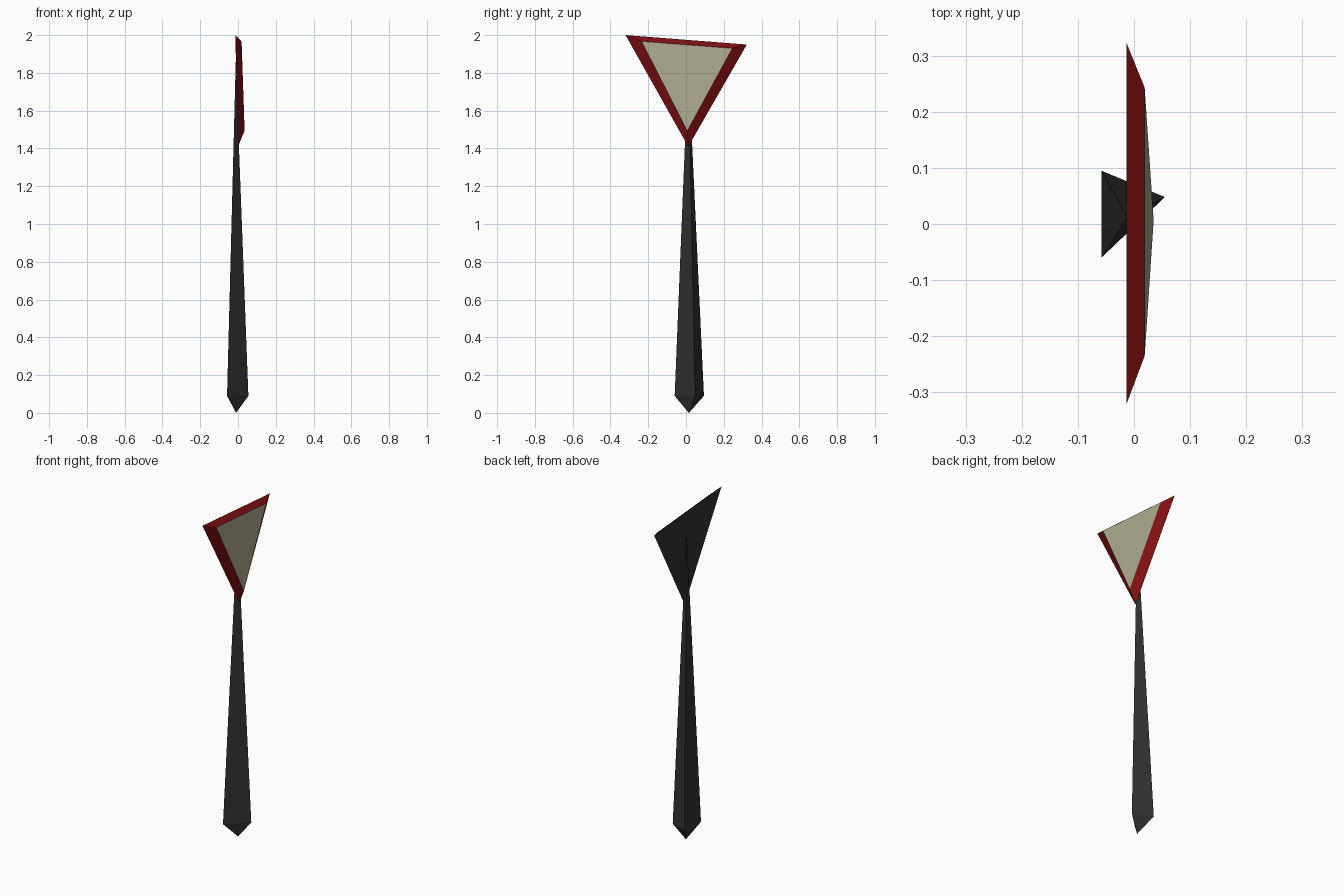
import bpy
import bmesh

cube = bpy.data.objects.get("Cube")
if cube:
    bpy.data.objects.remove(cube, do_unlink=True)


def material(name, color):
    mat = bpy.data.materials.new(name)
    mat.use_nodes = True
    mat.diffuse_color = (*color, 1)
    bsdf = mat.node_tree.nodes["Principled BSDF"]
    bsdf.inputs["Base Color"].default_value = (*color, 1)
    bsdf.inputs["Roughness"].default_value = 0.8
    return mat


black = material("charcoal", (0.032, 0.032, 0.032))
red = material("dark_red", (0.22, 0.005, 0.006))
tan = material("pale_tan", (0.42, 0.41, 0.27))


def finish(name, bm, mats):
    """Turn a bmesh into a flat shaded object with outward normals."""
    bmesh.ops.recalc_face_normals(bm, faces=bm.faces)
    mesh = bpy.data.meshes.new(name)
    bm.to_mesh(mesh)
    bm.free()
    for mat in mats:
        mesh.materials.append(mat)
    obj = bpy.data.objects.new(name, mesh)
    bpy.context.collection.objects.link(obj)


def sides(bm, lower, upper):
    """Join two triangular rings with a band of faces."""
    faces = []
    for i in range(3):
        j = (i + 1) % 3
        faces.append(bm.faces.new((lower[i], lower[j], upper[j], upper[i])))
    return faces


# Handle: three-sided spike tapering up to a point, with a short pointed pommel
bm = bmesh.new()
ring = [bm.verts.new(p) for p in
        ((-0.058, -0.06, 0.09), (0.055, 0.048, 0.09), (-0.058, 0.095, 0.09))]
for tip in ((-0.012, 0.012, 1.86), (-0.01, 0.015, 0.0)):
    apex = bm.verts.new(tip)
    for i in range(3):
        bm.faces.new((ring[i], ring[(i + 1) % 3], apex))
finish("handle", bm, [black])

# Head: triangular plate with a bevelled red rim and a pale front panel
bm = bmesh.new()
back = [bm.verts.new(p) for p in
        ((-0.013, -0.32, 2.0), (-0.013, 0.322, 1.95), (0.0, 0.012, 1.41))]
front = [bm.verts.new(p) for p in
         ((0.019, -0.235, 1.967), (0.019, 0.243, 1.93), (0.035, 0.006, 1.495))]
bm.faces.new(back).material_index = 0
for face in sides(bm, back, front):
    face.material_index = 1
bm.faces.new(front).material_index = 2
finish("head", bm, [black, red, tan])
